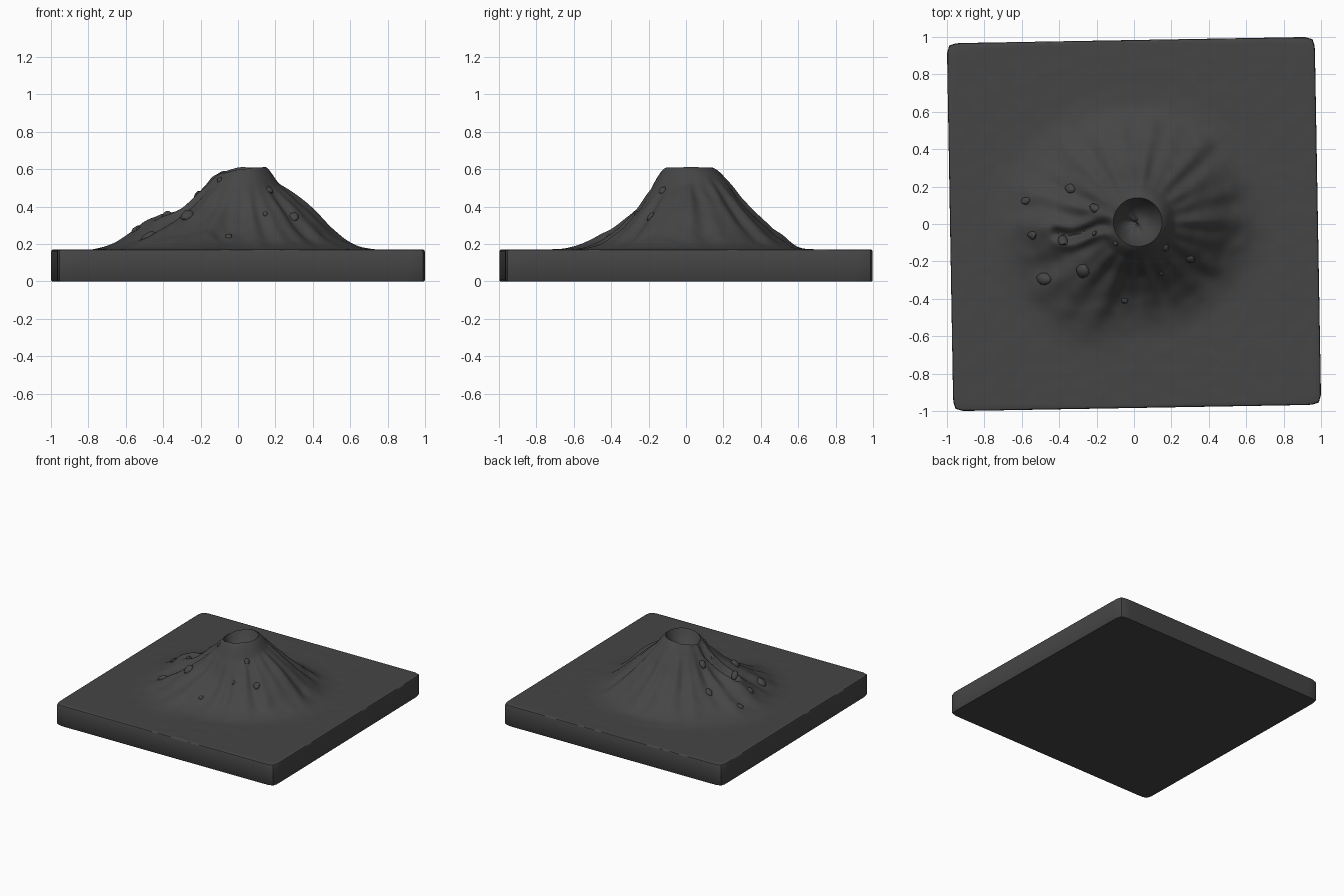
import bpy, bmesh, math, random
from mathutils import Vector, noise

if "Cube" in bpy.data.objects:
    bpy.data.objects.remove(bpy.data.objects["Cube"])

random.seed(4)
TOP, CX, CY, RIM = 0.17, 0.02, 0.01, 0.13
SEG = 256

# Slope heights by distance from the crater, for eight compass directions
RADII = [0.13, 0.2, 0.3, 0.4, 0.5, 0.6, 0.7, 0.8]
SLOPES = [
    [.61, .52, .445, .355, .255, .195, .172, .17],   # east
    [.61, .54, .44, .345, .26, .195, .172, .17],     # north-east
    [.61, .55, .42, .32, .24, .18, .17, .17],        # north
    [.59, .52, .40, .31, .24, .195, .172, .17],      # north-west
    [.57, .49, .39, .325, .275, .235, .195, .172],   # west
    [.58, .50, .41, .34, .28, .23, .185, .17],       # south-west
    [.60, .49, .34, .25, .198, .173, .17, .17],      # south
    [.61, .49, .385, .285, .21, .175, .17, .17],     # south-east
]


def smooth(t):
    t = max(0.0, min(1.0, t))
    return t * t * (3 - 2 * t)


def slope(values, r):
    # Catmull-Rom lookup along one direction
    if r <= RADII[0]:
        return values[0]
    if r >= RADII[-1]:
        return TOP
    i = max(k for k in range(7) if RADII[k] <= r)
    t = (r - RADII[i]) / (RADII[i + 1] - RADII[i])
    a, b, c, d = [values[max(0, min(7, i + k))] for k in (-1, 0, 1, 2)]
    return b + .5 * t * (c - a + t * (2*a - 5*b + 4*c - d + t * (3*(b - c) + d - a)))


def height(x, y):
    dx, dy = x - CX, y - CY
    r, ang = math.hypot(dx, dy), math.atan2(dy, dx)
    f = (ang / (math.pi / 4)) % 8
    i = int(f) % 8
    t = smooth(f - int(f))
    z = slope(SLOPES[i], r) * (1 - t) + slope(SLOPES[(i + 1) % 8], r) * t
    # Erosion gullies on the flanks
    flank = smooth((r - .16) / .15) * smooth((z - TOP) / .08)
    z += flank * (.008 * math.sin(13 * ang + 4 * r) + .006 * math.sin(22 * ang + 1))
    # Bulge of the western side vent and the lava channel running to it
    z += .055 * math.exp(-((x + .47) / .11) ** 2 - ((y + .02) / .09) ** 2)
    line = -.01 - .05 * smooth((-.1 - x) / .3) + .012 * math.sin(x * 25)
    along = smooth((-.1 - x) / .05) * smooth((x + .46) / .06)
    d = y - line
    z += along * (.014 * math.exp(-((abs(d) - .05) / .025) ** 2) - .03 * math.exp(-(d / .025) ** 2))
    # Crater bowl
    if r < RIM:
        z -= .12 * (1 - (r / RIM) ** 2.5)
    z += .004 * noise.noise(Vector((x * 14, y * 14, 0)))* (.4 + flank)
    return max(z, TOP - .002)


def edge(ang, half):
    # Slightly turned square outline with softened corners
    c, s = math.cos(ang), math.sin(ang)
    k = half / (abs(c) ** 55 + abs(s) ** 55) ** (1 / 55)
    q = math.radians(1.0)
    x, y = c * k, s * k
    return x * math.cos(q) - y * math.sin(q), x * math.sin(q) + y * math.cos(q)


def dark(obj, value):
    m = bpy.data.materials.new(obj.name + "_grey")
    m.diffuse_color = (value, value, value, 1)
    m.use_nodes = True
    m.node_tree.nodes["Principled BSDF"].inputs["Base Color"].default_value = m.diffuse_color
    obj.data.materials.append(m)


# Terrain block: polar rings over the volcano, spreading to the square slab
bm = bmesh.new()
angles = [2 * math.pi * i / SEG for i in range(SEG)]
rings = []
for k in range(1, 91):
    r = .9 * k / 90
    rings.append([(CX + r * math.cos(a), CY + r * math.sin(a)) for a in angles])
inner = rings[-1]
for k in range(1, 11):
    rings.append([tuple(Vector(p).lerp(Vector(edge(a, .973)), k / 10)) for p, a in zip(inner, angles)])
loops = [[bm.verts.new((x, y, height(x, y))) for x, y in ring] for ring in rings]
for half, z in ((.980, TOP - .003), (.983, TOP - .010), (.983, .006), (.979, 0)):
    loops.append([bm.verts.new((*edge(a, half), z)) for a in angles])
for lo, hi in zip(loops, loops[1:]):
    for i in range(SEG):
        j = (i + 1) % SEG
        bm.faces.new((lo[i], hi[i], hi[j], lo[j]))
centre = bm.verts.new((CX, CY, height(CX, CY)))
for i in range(SEG):
    bm.faces.new((centre, loops[0][i], loops[0][(i + 1) % SEG]))
bm.faces.new(loops[-1][::-1])
mesh = bpy.data.meshes.new("volcano_terrain")
bm.to_mesh(mesh)
bm.free()
terrain = bpy.data.objects.new("volcano_terrain", mesh)
bpy.context.collection.objects.link(terrain)
dark(terrain, .06)

# Boulders half buried in the slopes: x, y, radius
BOULDERS = [(-.34, .19, .032), (-.58, .125, .026), (-.21, .085, .032), (-.545, -.06, .026),
            (-.38, -.09, .036), (-.1, -.105, .018), (-.27, -.25, .048), (-.48, -.29, .042),
            (.17, -.125, .023), (.145, -.265, .016), (.3, -.19, .028), (-.05, -.41, .02),
            (-.21, -.05, .018)]
objects = [terrain]
for x, y, size in BOULDERS:
    e = .015
    n = Vector((height(x - e, y) - height(x + e, y), height(x, y - e) - height(x, y + e), 2 * e))
    bpy.ops.mesh.primitive_ico_sphere_add(subdivisions=2, radius=size, location=(x, y, height(x, y)))
    rock = bpy.context.object
    rock.name = "boulder"
    seed = Vector((x, y, size)) * 50
    for v in rock.data.vertices:
        v.co *= 1 + .35 * noise.noise(v.co / size * .9 + seed)
        v.co.z *= .55
        v.co.x *= .8
    rock.rotation_mode = 'QUATERNION'
    rock.rotation_quaternion = n.to_track_quat('Z', 'Y')
    dark(rock, .06)
    objects.append(rock)

# Smooth shading with crisp edges
bpy.ops.object.select_all(action='DESELECT')
for o in objects:
    o.select_set(True)
bpy.context.view_layer.objects.active = terrain
bpy.ops.object.shade_smooth_by_angle(angle=math.radians(40))
